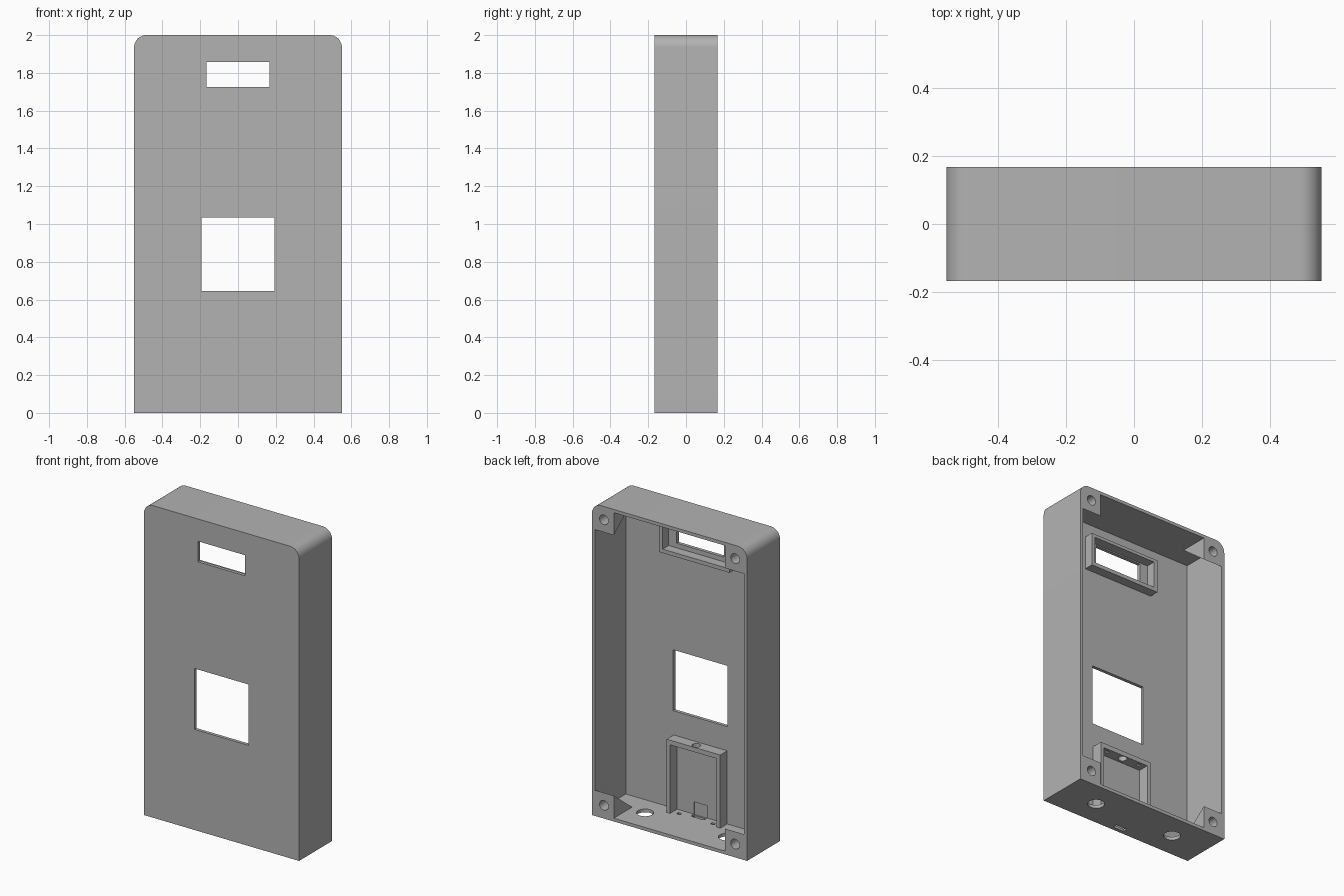
import bpy, bmesh, math
from mathutils import Vector

if "Cube" in bpy.data.objects:
    bpy.data.objects.remove(bpy.data.objects["Cube"])

W, D, H = 0.55, 0.167, 2.0      # half width, half depth, height
WALL = 0.021
FLOOR_Y = -D + WALL             # inner face of the front panel


def prism(name, points, direction):
    """Extrude a closed outline of 3D points along a direction."""
    bm = bmesh.new()
    face = bm.faces.new([bm.verts.new(p) for p in points])
    moved = bmesh.ops.extrude_face_region(bm, geom=[face])["geom"]
    verts = [v for v in moved if isinstance(v, bmesh.types.BMVert)]
    bmesh.ops.translate(bm, vec=Vector(direction), verts=verts)
    bmesh.ops.recalc_face_normals(bm, faces=bm.faces[:])
    mesh = bpy.data.meshes.new(name)
    bm.to_mesh(mesh)
    bm.free()
    obj = bpy.data.objects.new(name, mesh)
    bpy.context.collection.objects.link(obj)
    return obj


def box(x0, x1, y0, y1, z0, z1):
    outline = [(x0, y0, z0), (x1, y0, z0), (x1, y0, z1), (x0, y0, z1)]
    return prism("cutter", outline, (0, y1 - y0, 0))


def cylinder(center, radius, depth, along_y=False):
    turn = (math.pi / 2, 0, 0) if along_y else (0, 0, 0)
    bpy.ops.mesh.primitive_cylinder_add(vertices=32, radius=radius, depth=depth,
                                        location=center, rotation=turn)
    return bpy.context.object


def cut(target, cutter):
    """Subtract a cutter, then discard it."""
    mod = target.modifiers.new("cut", "BOOLEAN")
    mod.operation, mod.solver, mod.object = "DIFFERENCE", "EXACT", cutter
    bpy.ops.object.select_all(action="DESELECT")
    bpy.context.view_layer.objects.active = target
    target.select_set(True)
    bpy.ops.object.modifier_apply(modifier=mod.name)
    bpy.data.objects.remove(cutter)


# Outer body with rounded top corners
R = 0.065
outline = [(-W, -D, 0), (W, -D, 0)]
for side, start in ((1, 0), (-1, 90)):
    for i in range(13):
        a = math.radians(start + 90 * i / 12)
        outline.append((side * (W - R) + R * math.cos(a), -D, H - R + R * math.sin(a)))
case = prism("enclosure_shell", outline, (0, 2 * D, 0))

# Cavity, leaving material for the corner posts and inner frames
cavity = box(-W + WALL, W - WALL, FLOOR_Y, 0.25, WALL, H - WALL)
for side in (-1, 1):
    for top in (False, True):
        post = [(0.3, -0.01), (0.3, 0.165), (D, 0.165), (-0.06, -0.01)]
        post = [(side * 0.395, y, H - z if top else z) for y, z in post]
        cut(cavity, prism("post", post, (side * 0.3, 0, 0)))
cut(cavity, box(-0.19, 0.19, -0.3, -0.075, -0.1, 0.49))
cut(cavity, box(-0.25, 0.25, -0.3, -0.085, 1.67, 1.885))
cut(case, cavity)

# Pockets inside the lower bracket and the display frame
cut(case, box(-0.165, 0.165, FLOOR_Y, 0, WALL, 0.46))
cut(case, box(-0.225, 0.225, FLOOR_Y, 0, 1.695, 1.865))

# Front openings
cut(case, box(-0.193, 0.193, -0.3, 0, 0.645, 1.035))
cut(case, box(-0.168, 0.168, -0.3, 0, 1.725, 1.857))

# Screw holes in the corner posts
for x in (-0.465, 0.465):
    for z in (0.085, H - 0.085):
        cut(case, cylinder((x, D, z), 0.031, 0.16, along_y=True))

# Cable holes in the base and port slot
for x in (-0.29, 0.29):
    cut(case, cylinder((x, 0, 0), 0.05, 0.1))
cut(case, box(-0.04, 0.04, -0.143, -0.113, -0.1, 0.1))

# Board details in the bracket: port recess, round notch, peg sockets
cut(case, box(-0.047, 0.047, FLOOR_Y - 0.008, -0.12, 0.015, 0.1))
cut(case, cylinder((0, -0.105, 0.475), 0.026, 0.1))
for x in (-0.12, 0.12):
    cut(case, box(x - 0.013, x + 0.013, -0.113, -0.093, 0.01, 0.03))
    cut(case, box(x - 0.013, x + 0.013, -0.113, -0.093, 0.45, 0.472))

# Plain grey plastic
grey = bpy.data.materials.new("grey_plastic")
grey.use_nodes = True
color = (0.45, 0.45, 0.45, 1)
grey.diffuse_color = color
grey.node_tree.nodes["Principled BSDF"].inputs["Base Color"].default_value = color
case.data.materials.clear()
case.data.materials.append(grey)
for poly in case.data.polygons:
    poly.material_index = 0

bpy.ops.object.select_all(action="DESELECT")
case.select_set(True)
bpy.context.view_layer.objects.active = case
bpy.ops.object.shade_smooth_by_angle(angle=math.radians(30))
